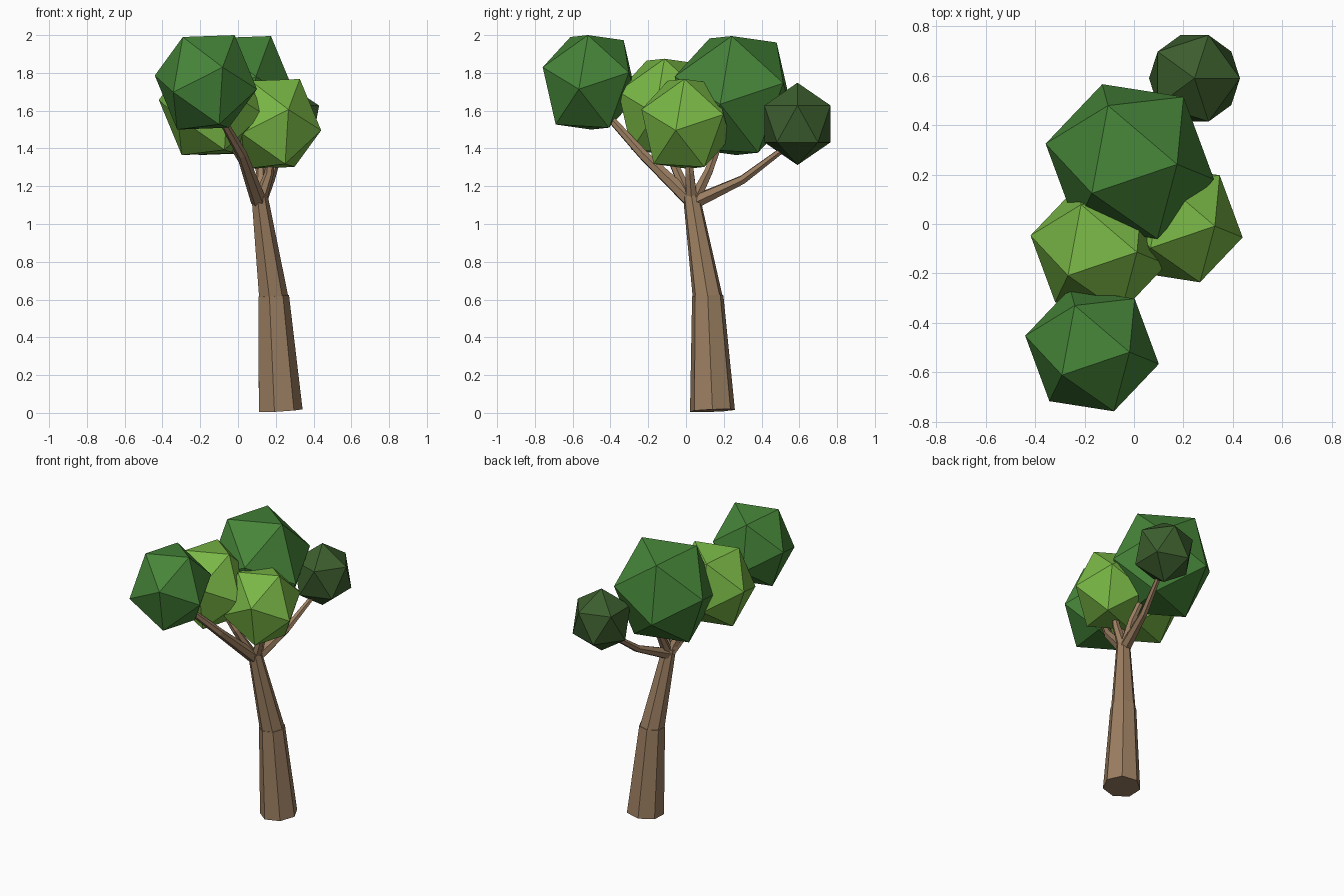
import bpy
import bmesh
import math
from mathutils import Vector, Matrix

old = bpy.data.objects.get("Cube")
if old:
    bpy.data.objects.remove(old, do_unlink=True)


def material(name, rgb):
    m = bpy.data.materials.new(name)
    m.use_nodes = True
    m.diffuse_color = (*rgb, 1)
    m.node_tree.nodes["Principled BSDF"].inputs["Base Color"].default_value = (*rgb, 1)
    return m


bark = material("brown_bark", (0.33, 0.21, 0.12))
deep_green = material("deep_green", (0.06, 0.23, 0.04))
light_green = material("light_green", (0.19, 0.47, 0.06))
olive_green = material("olive_green", (0.045, 0.11, 0.027))


def make_object(name, bm, mat):
    bmesh.ops.recalc_face_normals(bm, faces=bm.faces)
    mesh = bpy.data.meshes.new(name)
    bm.to_mesh(mesh)
    bm.free()
    mesh.materials.append(mat)
    obj = bpy.data.objects.new(name, mesh)
    bpy.context.collection.objects.link(obj)
    return obj


def limb(name, points, radii, sides):
    """Tapered flat-sided tube through the points, capped at both ends."""
    pts = [Vector(p) for p in points]
    bm = bmesh.new()
    rings = []
    for i, (p, r) in enumerate(zip(pts, radii)):
        along = pts[min(i + 1, len(pts) - 1)] - pts[max(i - 1, 0)]
        turn = Vector((0, 0, 1)).rotation_difference(along)
        ring = []
        for k in range(sides):
            t = math.tau * k / sides
            ring.append(bm.verts.new(p + turn @ Vector((r * math.cos(t), r * math.sin(t), 0))))
        rings.append(ring)
    for low, high in zip(rings, rings[1:]):
        for k in range(sides):
            n = (k + 1) % sides
            bm.faces.new((low[k], low[n], high[n], high[k]))
    bm.faces.new(rings[0][::-1])
    bm.faces.new(rings[-1])
    return make_object(name, bm, bark)


# Three touching corners of the basic icosahedron, and where they go on a tilted crown
h = 1 / math.sqrt(5)
corners = Matrix(((0, 0, 1), (2 * h, 0, h),
                  (2 * h * math.cos(math.tau / 5), 2 * h * math.sin(math.tau / 5), h))).transposed()
tilted = Matrix(((0.152, -0.009, 0.25), (-0.07, 0.18, 0.223), (-0.122, -0.102, 0.24))).transposed()
tilt = tilted @ corners.inverted()
upright = Matrix.Diagonal((0.206, 0.206, 0.218))


def crown(name, centre, shape, size, mat):
    bm = bmesh.new()
    bmesh.ops.create_icosphere(bm, subdivisions=1, radius=1)
    for v in bm.verts:
        v.co = shape @ v.co * size + Vector(centre)
    return make_object(name, bm, mat)


# Leaf crowns
crown("front_crown", (-0.17, -0.51, 1.75), tilt, 1.0, deep_green)
crown("large_crown", (-0.017, 0.253, 1.68), tilt, 1.26, deep_green)
crown("right_crown", (-0.143, -0.105, 1.62), tilt, 1.02, light_green)
crown("left_crown", (0.183, 0.0, 1.53), tilt, 0.95, light_green)
crown("back_crown", (0.245, 0.59, 1.53), upright, 1.0, olive_green)

# Trunk in two leaning pieces
limb("lower_trunk", [(0.22, 0.14, 0.012), (0.185, 0.115, 0.62)], [0.122, 0.085], 7)
limb("upper_trunk", [(0.185, 0.115, 0.61), (0.112, 0.028, 1.15)], [0.081, 0.045], 7)

# Branches
limb("front_branch", [(0.11, 0.03, 1.12), (0.02, -0.23, 1.37), (-0.1, -0.42, 1.58)],
     [0.042, 0.028, 0.02], 6)
limb("back_branch", [(0.11, 0.03, 1.11), (0.17, 0.3, 1.235), (0.235, 0.56, 1.43)],
     [0.04, 0.025, 0.015], 6)
limb("large_crown_branch", [(0.115, 0.04, 1.12), (0.12, 0.12, 1.28), (0.06, 0.2, 1.5)],
     [0.036, 0.025, 0.02], 6)
limb("left_branch", [(0.115, 0.03, 1.12), (0.165, 0.02, 1.27), (0.18, 0.01, 1.45)],
     [0.036, 0.025, 0.02], 6)
limb("right_branch", [(0.11, 0.02, 1.13), (0.03, -0.07, 1.33), (-0.08, -0.1, 1.5)],
     [0.034, 0.024, 0.018], 6)
